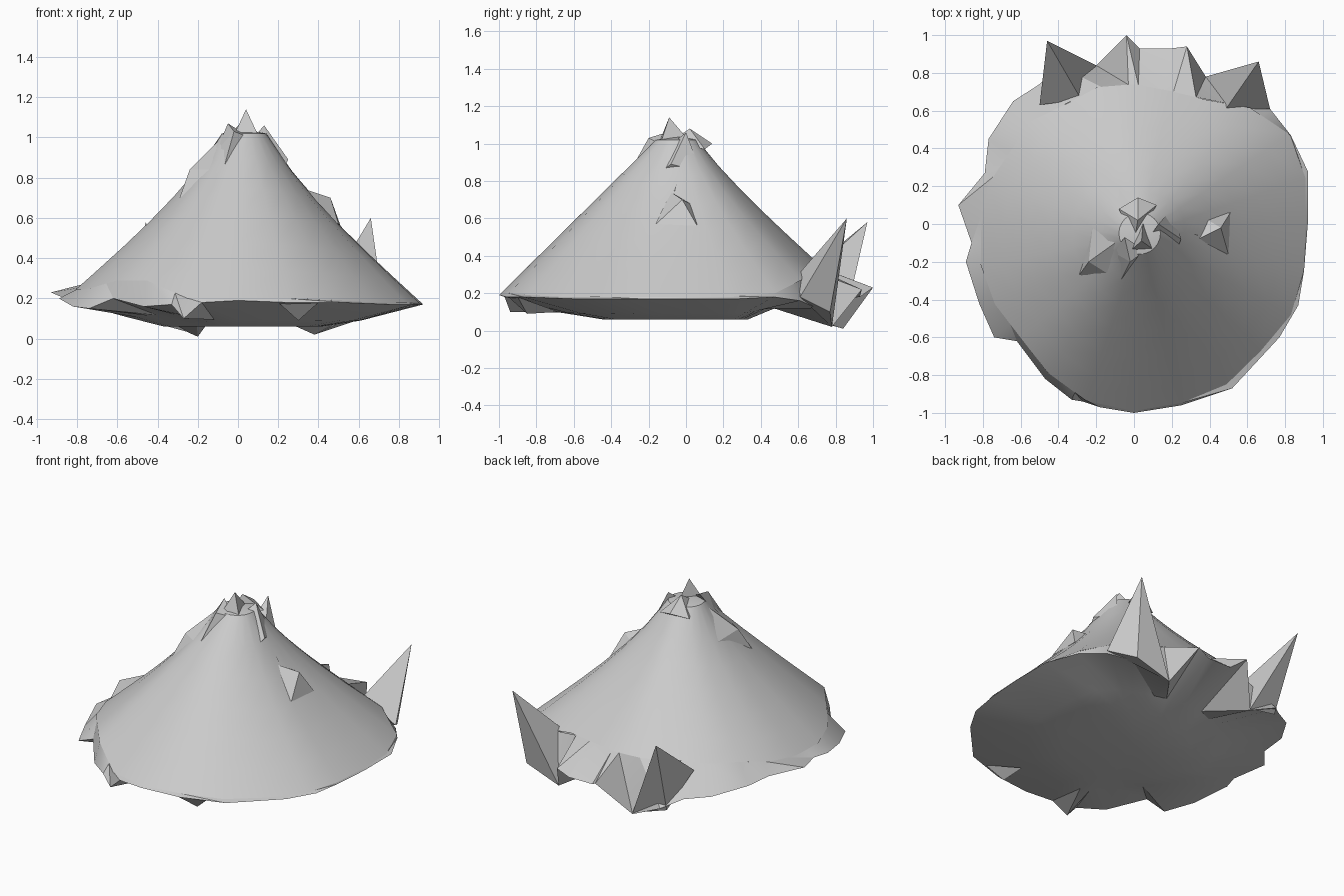
import bpy
import bmesh
import math
from mathutils import Vector

default_cube = bpy.data.objects.get("Cube")
if default_cube:
    bpy.data.objects.remove(default_cube, do_unlink=True)

# One plain stone colour
stone = bpy.data.materials.new("grey_stone")
stone.use_nodes = True
stone_colour = (0.6, 0.6, 0.6, 1)
stone.diffuse_color = stone_colour
shader = next(n for n in stone.node_tree.nodes if n.type == "BSDF_PRINCIPLED")
shader.inputs["Base Color"].default_value = stone_colour
shader.inputs["Roughness"].default_value = 0.9

# Slope foot: radius and height, anticlockwise from +x at equal angles
RADII = [.91, .94, .95, .87, .76, .73, .74, .75, .73, .77, .76, .8,
         .81, .84, .85, .85, .91, .97, .99, .98, .98, .95, .96, .93]
HEIGHTS = [.18, .18, .2, .27, .32, .33, .33, .33, .33, .32, .3, .27,
           .24, .24, .25, .29, .29, .2, .2, .2, .19, .18, .18, .18]
COUNT = len(RADII)

# Jagged outer edge below the slope, anticlockwise from +x
EDGE = [(.92, 0, .17), (.92, .28, .17), (.83, .47, .18), (.72, .61, .16),
        (.6, .7, .12), (.38, .78, .02), (.28, .94, .22), (.2, .93, .18),
        (.03, .93, .18), (-.04, 1, .23), (-.2, .84, .01), (-.4, .84, .1),
        (-.5, .74, .15), (-.64, .65, .17), (-.77, .45, .2), (-.79, .27, .2),
        (-.93, .1, .23), (-.86, -.1, .2), (-.89, -.2, .2), (-.82, -.42, .16),
        (-.74, -.6, .15), (-.62, -.62, .2), (-.47, -.82, .16),
        (-.33, -.93, .17), (-.27, -.94, .1), (-.18, -.97, .18), (0, -1, .19),
        (.25, -.96, .18), (.52, -.87, .18), (.77, -.6, .17), (.87, -.43, .17),
        (.9, -.25, .17)]
FLOOR = .06
SUMMIT = Vector((.03, -.05, 1.02))
SUMMIT_RADIUS = .11


def rim(angle):
    """Point on the slope foot at any angle, along the straight edges."""
    place = (angle / math.tau * COUNT) % COUNT
    first = int(place) % COUNT
    corners = []
    for i in (first, first + 1):
        turn = i * math.tau / COUNT
        radius = RADII[i % COUNT]
        corners.append(Vector((radius * math.cos(turn), radius * math.sin(turn),
                               HEIGHTS[i % COUNT])))
    return corners[0].lerp(corners[1], place - int(place))


def finish(name, bm, smooth=False):
    """Turn a bmesh into a named stone object."""
    bmesh.ops.recalc_face_normals(bm, faces=bm.faces)
    mesh = bpy.data.meshes.new(name)
    bm.to_mesh(mesh)
    bm.free()
    mesh.materials.append(stone)
    obj = bpy.data.objects.new(name, mesh)
    bpy.context.collection.objects.link(obj)
    if smooth:
        bpy.ops.object.select_all(action="DESELECT")
        obj.select_set(True)
        bpy.context.view_layer.objects.active = obj
        bpy.ops.object.shade_smooth_by_angle(angle=math.radians(30))


def crag(name, *points):
    """Sharp rock: the convex hull of a few points."""
    bm = bmesh.new()
    for point in points:
        bm.verts.new(point)
    result = bmesh.ops.convex_hull(bm, input=bm.verts)
    loose = set(result["geom_interior"]) | set(result["geom_unused"])
    bmesh.ops.delete(bm, geom=[v for v in loose if isinstance(v, bmesh.types.BMVert)],
                     context="VERTS")
    finish(name, bm)


def slope_point(angle, t):
    """Point on the slope, from the summit edge (0) to its foot (1)."""
    top = SUMMIT + Vector((math.cos(angle), math.sin(angle), 0)) * SUMMIT_RADIUS
    point = top.lerp(rim(angle), t)
    sag = .06 * math.cos(angle) ** 2 + .03 * max(0, math.sin(angle))
    point.z -= sag * math.sin(math.pi * t ** .7)
    return point


def underside_point(angle, scale, rise):
    """Point on the shallow dish under the mountain."""
    point = rim(angle) * scale
    point.z = FLOOR + (rim(angle).z - FLOOR) * rise
    return point


def loft(name, rings, hub):
    """Join rings of points by triangles and close the last one to a hub."""
    bm = bmesh.new()
    rings = [[bm.verts.new(p) for p in ring] for ring in rings]
    size = len(rings[0])
    hub = bm.verts.new(hub)
    for i in range(size):
        j = (i + 1) % size
        for near, far in zip(rings, rings[1:]):
            bm.faces.new((near[i], near[j], far[j]))
            bm.faces.new((near[i], far[j], far[i]))
        bm.faces.new((rings[-1][i], rings[-1][j], hub))
    finish(name, bm, smooth=True)


# Mountain slope, from foot to summit
angles = [i * math.tau / COUNT for i in range(COUNT)]
loft("mountain_slope", [[slope_point(a, t / 6) for a in angles] for t in range(6, -1, -1)],
     SUMMIT + Vector((0, 0, .02)))

# Jagged skirt of rock and underside, from foot to middle of the floor
edge_angles = [math.atan2(y, x) for x, y, z in EDGE]
loft("rock_skirt",
     [[rim(a) for a in edge_angles], EDGE,
      [underside_point(a, .67, .25) for a in edge_angles],
      [underside_point(a, .45, 0) for a in edge_angles]],
     (0, 0, FLOOR))

# Two tall spikes at the back
crag("left_back_spike", (.66, .86, .6), (.38, .78, .02), (.72, .61, .18),
     (.48, .6, .3), (.62, .77, .1))
crag("right_back_spike", (-.46, .97, .58), (-.5, .63, .3), (-.2, .84, .02),
     (-.28, .66, .3), (-.42, .8, .08))

# Rock hanging below the front edge
crag("front_hanging_rock", (.3, -.85, .09), (.2, -.95, .18), (.4, -.9, .18),
     (.3, -.68, .1))

# Broken summit
crag("summit_spike", (.04, -.09, 1.14), (-.03, -.15, .99), (.11, -.14, .99),
     (.05, .03, 1))
crag("summit_rock_back", (.02, .02, 1.08), (.02, .14, 1), (-.08, .08, .97),
     (.12, .1, .97), (0, -.1, 1))
crag("summit_rock_front", (-.05, -.07, 1.07), (-.02, -.2, 1.03), (-.11, -.15, .93),
     (.06, -.14, 1), (-.07, -.3, .85))

# Rocks down the left slope and the right shoulder
crag("slope_rock_upper", (.13, 0, 1.06), (.25, -.08, .89), (.2, -.2, .8),
     (.2, .08, .85), (.06, -.1, .98))
crag("slope_rock_middle", (.34, -.06, .75), (.24, -.03, .86), (.22, -.19, .79),
     (.34, -.2, .66), (.32, .04, .7))
crag("slope_rock_lower", (.46, -.02, .7), (.34, -.08, .74), (.51, .06, .56),
     (.5, -.16, .57), (.38, -.16, .62), (.36, .04, .67))
crag("shoulder_rock", (-.24, -.2, .84), (-.1, -.1, .98), (-.29, -.27, .7),
     (-.08, -.3, .84), (-.22, -.02, .82))
